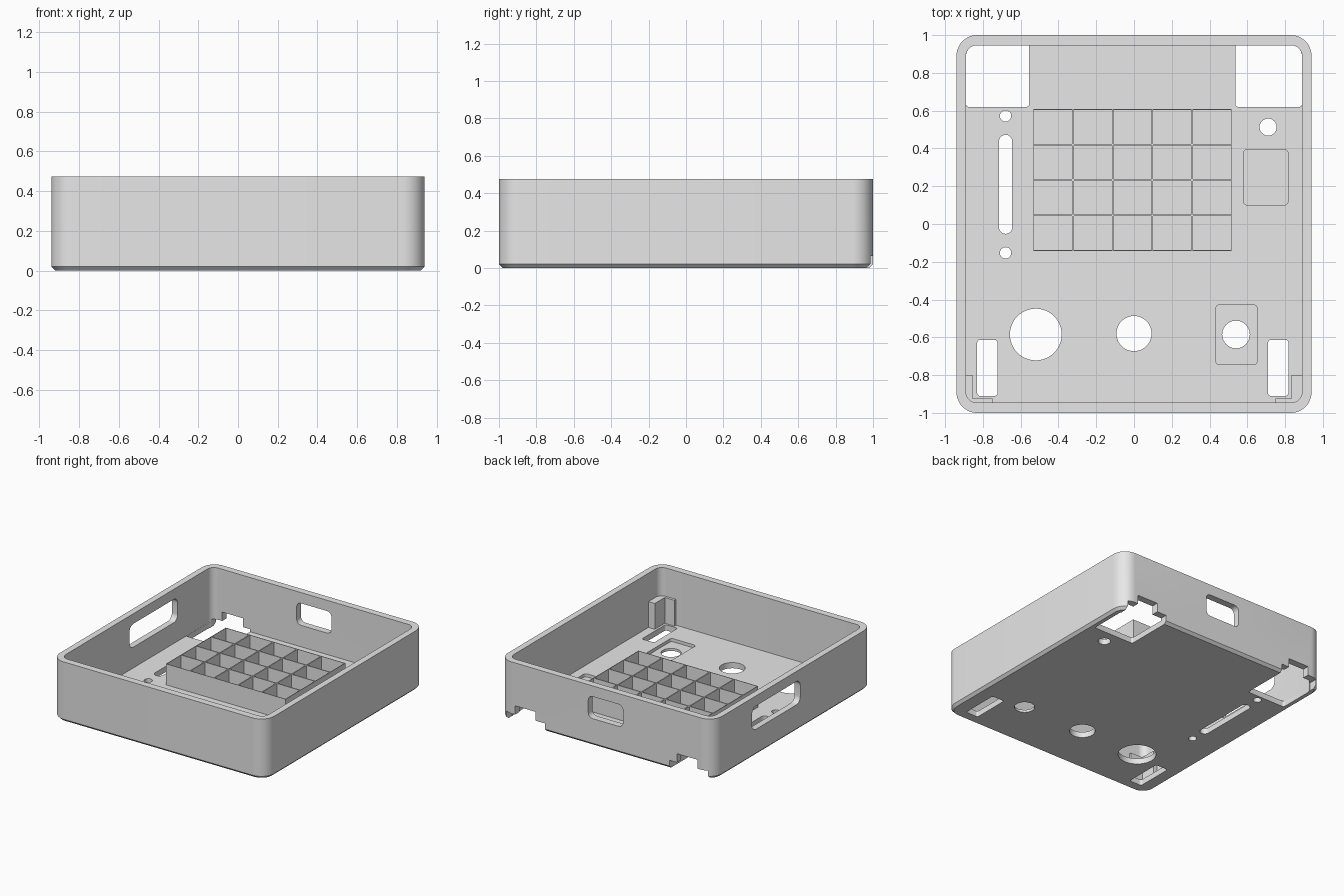
import bpy, bmesh, math

if "Cube" in bpy.data.objects:
    bpy.data.objects.remove(bpy.data.objects["Cube"])

FLOOR, TOP = 0.045, 0.475

grey = bpy.data.materials.new("light grey plastic")
grey.diffuse_color = (0.8, 0.8, 0.8, 1)
grey.use_nodes = True
grey.node_tree.nodes["Principled BSDF"].inputs["Base Color"].default_value = grey.diffuse_color


def outline(x0, x1, y0, y1, radii, seg):
    """Rounded rectangle, counter-clockwise from the lower left corner."""
    if not isinstance(radii, tuple):
        radii = (radii,) * 4
    pts = []
    corners = [(x0, y0, 1, 1), (x1, y0, -1, 1), (x1, y1, -1, -1), (x0, y1, 1, -1)]
    for i, ((x, y, sx, sy), r) in enumerate(zip(corners, radii)):
        if r <= 0:
            pts.append((x, y))
            continue
        for k in range(seg + 1):
            a = math.pi * (1 + i / 2) + math.pi / 2 * k / seg
            pts.append((x + sx * r + r * math.cos(a), y + sy * r + r * math.sin(a)))
    # drop points that meet where two arcs touch
    return [p for i, p in enumerate(pts) if math.dist(p, pts[i - 1]) > 1e-5]


def loft(name, rings):
    """Closed solid through rings of 3D points with equal counts."""
    bm = bmesh.new()
    loops = [[bm.verts.new(p) for p in ring] for ring in rings]
    n = len(loops[0])
    for a, b in zip(loops, loops[1:]):
        for i in range(n):
            bm.faces.new((a[i], a[(i + 1) % n], b[(i + 1) % n], b[i]))
    bm.faces.new(loops[0][::-1])
    bm.faces.new(loops[-1])
    return finish(name, bm)


def finish(name, bm):
    bmesh.ops.recalc_face_normals(bm, faces=bm.faces)
    me = bpy.data.meshes.new(name)
    bm.to_mesh(me)
    bm.free()
    ob = bpy.data.objects.new(name, me)
    me.materials.append(grey)
    bpy.context.collection.objects.link(ob)
    return ob


def prism(name, x0, x1, y0, y1, z0, z1, r=0, axis="z", seg=8):
    """Rounded prism; the profile lies across the given axis."""
    place = {"z": lambda u, v, w: (u, v, w),
             "y": lambda u, v, w: (u, w, v),
             "x": lambda u, v, w: (w, u, v)}[axis]
    pts = outline(x0, x1, y0, y1, r, seg)
    return loft(name, [[place(u, v, w) for u, v in pts] for w in (z0, z1)])


cutters = []


def cut(*args, **kw):
    cutters.append(prism("cutter", *args, **kw))


def cut_hole(x, y, r):
    cut(x - r, x + r, y - r, y + r, -0.1, 0.15, r, seg=12)


# case: chamfered outer block
rings = []
for z, d in ((0, 0.02), (0.02, 0), (TOP, 0)):
    pts = outline(-0.94 + d, 0.94 - d, -1 + d, 1 - d, 0.11 - d, 12)
    rings.append([(x, y, z) for x, y in pts])
case = loft("case", rings)

# hollow interior
cut(-0.89, 0.89, -0.945, 0.945, FLOOR, 0.7, 0.055, seg=10)

# round holes and the long slider slot
for hole in ((-0.52, -0.585, 0.137), (0, -0.58, 0.093), (0.54, -0.585, 0.073),
             (0.71, 0.513, 0.045), (-0.68, 0.572, 0.03), (-0.68, -0.153, 0.03)):
    cut_hole(*hole)
cut(-0.715, -0.645, -0.052, 0.472, -0.1, 0.15, 0.0349)

# shallow recesses in the floor
cut(0.58, 0.815, 0.1, 0.395, 0.02, 0.15, 0.02)
cut(0.433, 0.652, -0.745, -0.428, 0.02, 0.15, 0.02)

# front strap slots
cut(-0.83, -0.723, -0.91, -0.613, -0.1, 0.15, 0.015)
cut(0.71, 0.817, -0.91, -0.613, -0.1, 0.15, 0.015)

# rear corner openings in the floor
cut(-0.889, -0.555, 0.62, 0.944, -0.1, 0.1, (0.015, 0.015, 0, 0.054))
cut(0.537, 0.889, 0.62, 0.944, -0.1, 0.1, (0.015, 0.015, 0.054, 0))

# stepped notches in the back wall
for s, inner in ((-1, 0.555), (1, 0.537)):
    for a, b, h in ((inner, 0.885, 0.065), (0.62, 0.8, 0.135)):
        cut(min(s * a, s * b), max(s * a, s * b), 0.92, 1.1, -0.1, h)

# windows in the back and left walls
cut(-0.147, 0.158, 0.215, 0.39, 0.9, 1.1, 0.04, axis="y")
cut(-0.09, 0.515, 0.21, 0.395, -1.0, -0.85, 0.05, axis="x")

bpy.context.view_layer.objects.active = case
for c in cutters:
    m = case.modifiers.new("cut", "BOOLEAN")
    m.operation, m.solver, m.object = "DIFFERENCE", "EXACT", c
    bpy.ops.object.modifier_apply(modifier=m.name)
for c in cutters:
    bpy.data.objects.remove(c)

# key grid: 5 x 4 open cells standing on the floor
bm = bmesh.new()
bmesh.ops.create_grid(bm, x_segments=5, y_segments=4, size=0.5)
for v in bm.verts:
    v.co = (-0.008 + v.co.x * 1.05, 0.233 + v.co.y * 0.75, FLOOR - 0.005)
cells = bm.faces[:]
bmesh.ops.inset_individual(bm, faces=cells, thickness=0.006)
bmesh.ops.delete(bm, geom=cells, context="FACES")
top = bmesh.ops.extrude_face_region(bm, geom=bm.faces[:])["geom"]
for v in top:
    if isinstance(v, bmesh.types.BMVert):
        v.co.z = 0.212
key_grid = finish("key_grid", bm)

# L-shaped brackets in the front corners
for side, s, inner in (("left", -1, 0.855), ("right", 1, 0.834)):
    pts = [(0.9, -0.95), (0.9, -0.8), (inner, -0.8), (inner, -0.925),
           (0.75, -0.925), (0.75, -0.95)]
    loft(side + "_corner_bracket",
         [[(s * x, y, z) for x, y in pts] for z in (FLOOR - 0.005, 0.25)])

# smooth rounded corners, keep edges sharp
bpy.ops.object.select_all(action="DESELECT")
case.select_set(True)
bpy.context.view_layer.objects.active = case
bpy.ops.object.shade_smooth_by_angle(angle=math.radians(30))
